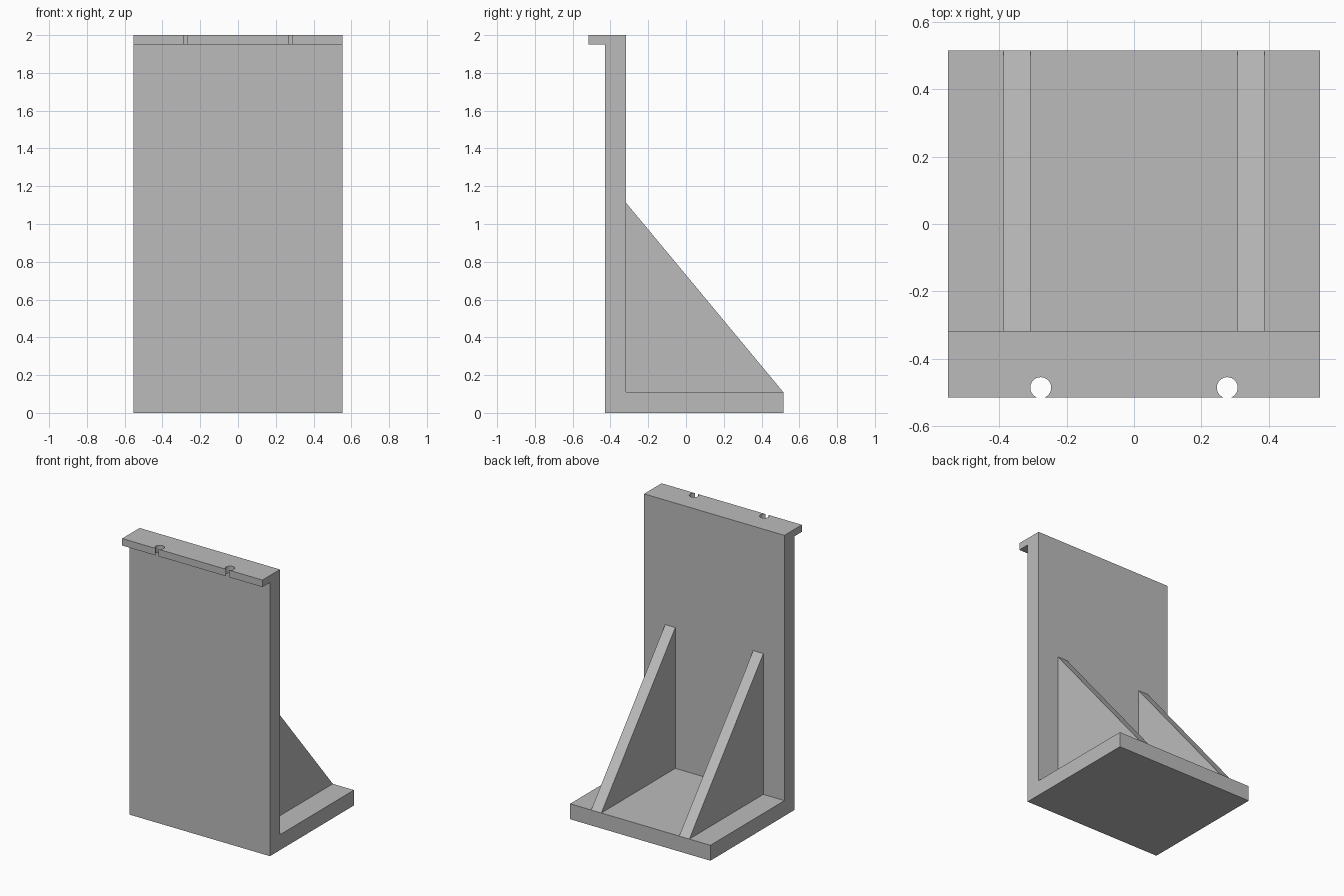
import bpy
import bmesh

cube = bpy.data.objects.get("Cube")
if cube:
    bpy.data.objects.remove(cube, do_unlink=True)

# Main sizes
HALF_W = 0.553
FRONT, BACK = -0.515, 0.515
WALL_FRONT, WALL_BACK = -0.43, -0.318
BASE_TOP, LIP_BOTTOM, TOP = 0.11, 1.95, 2.0

grey = bpy.data.materials.new("plain grey")
grey.use_nodes = True
grey.diffuse_color = (0.5, 0.5, 0.5, 1)
grey.node_tree.nodes["Principled BSDF"].inputs["Base Color"].default_value = (0.5, 0.5, 0.5, 1)


def prism(name, profile, x0, x1):
    """Extrude a (y, z) profile from x0 to x1."""
    bm = bmesh.new()
    face = bm.faces.new([bm.verts.new((x0, y, z)) for y, z in profile])
    new = bmesh.ops.extrude_face_region(bm, geom=[face])["geom"]
    verts = [v for v in new if isinstance(v, bmesh.types.BMVert)]
    bmesh.ops.translate(bm, verts=verts, vec=(x1 - x0, 0, 0))
    bmesh.ops.recalc_face_normals(bm, faces=bm.faces)
    mesh = bpy.data.meshes.new(name)
    bm.to_mesh(mesh)
    bm.free()
    mesh.materials.append(grey)
    obj = bpy.data.objects.new(name, mesh)
    bpy.context.collection.objects.link(obj)
    return obj


# Base, upright wall and front lip in one profile
bracket = prism("bracket_body", [
    (WALL_FRONT, 0), (BACK, 0), (BACK, BASE_TOP), (WALL_BACK, BASE_TOP),
    (WALL_BACK, TOP), (FRONT, TOP), (FRONT, LIP_BOTTOM), (WALL_FRONT, LIP_BOTTOM),
], -HALF_W, HALF_W)

# Round notches breaking through the lip's front edge
for side in (-1, 1):
    bpy.ops.mesh.primitive_cylinder_add(
        vertices=48, radius=0.031, depth=0.2, location=(side * 0.277, -0.486, TOP))
    cutter = bpy.context.object
    cutter.name = "notch_cutter"
    cutter.hide_render = True
    cutter.data.materials.append(grey)
    cut = bracket.modifiers.new("notch", "BOOLEAN")
    cut.operation = "DIFFERENCE"
    cut.solver = "EXACT"
    cut.object = cutter
    bpy.context.view_layer.objects.active = bracket
    bpy.ops.object.modifier_apply(modifier=cut.name)
    bpy.data.objects.remove(cutter, do_unlink=True)

# Smooth only the notch walls
bpy.ops.object.select_all(action="DESELECT")
bracket.select_set(True)
bpy.context.view_layer.objects.active = bracket
bpy.ops.object.shade_smooth_by_angle(angle=0.5)

# Triangular ribs behind the wall
for name, x in (("right_rib", -0.347), ("left_rib", 0.347)):
    prism(name, [(WALL_BACK, BASE_TOP), (BACK, BASE_TOP), (WALL_BACK, 1.113)],
          x - 0.04, x + 0.04)
